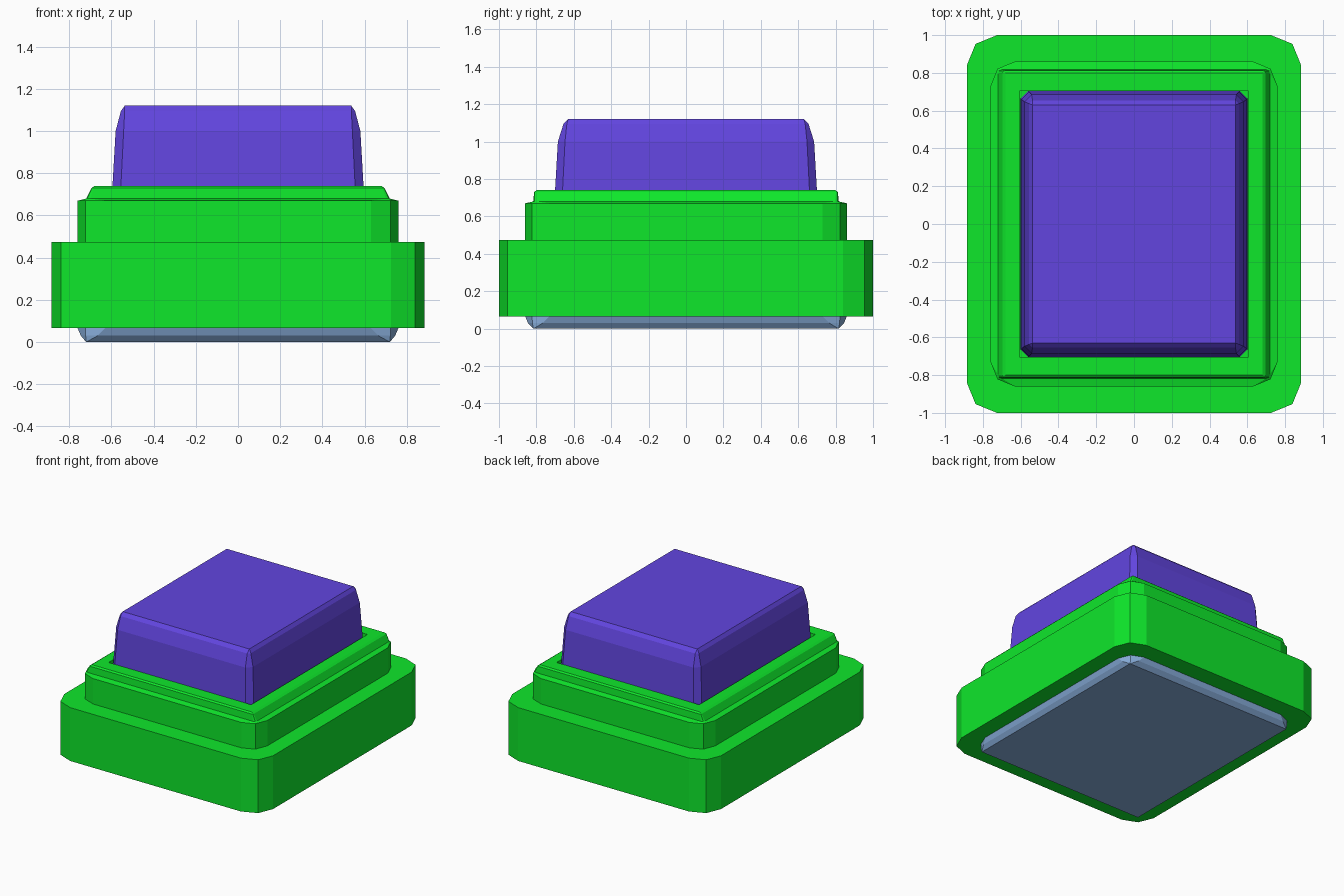
import bpy, bmesh

if "Cube" in bpy.data.objects:
    bpy.data.objects.remove(bpy.data.objects["Cube"])


def ring(hx, hy, z, c, seg):
    """Rectangle outline with cut corners of size c (seg faces per corner)."""
    k = 0.29 * c
    corner = [(hx, hy - c), (hx - k, hy - k), (hx - c, hy)]
    if seg == 1:
        corner = [corner[0], corner[2]]
    pts = []
    for sx, sy in ((1, 1), (-1, 1), (-1, -1), (1, -1)):
        side = corner if sx * sy > 0 else corner[::-1]
        pts += [(sx * x, sy * y, z) for x, y in side]
    return pts


def loft(name, levels, seg, color):
    """Stack outlines (half x, half y, z, corner) into a capped solid."""
    bm = bmesh.new()
    rings = [[bm.verts.new(p) for p in ring(*lv, seg)] for lv in levels]
    n = len(rings[0])
    for a, b in zip(rings, rings[1:]):
        for i in range(n):
            j = (i + 1) % n
            bm.faces.new((a[i], a[j], b[j], b[i]))
    bm.faces.new(rings[0][::-1])
    bm.faces.new(rings[-1])
    bmesh.ops.remove_doubles(bm, verts=bm.verts, dist=0.0005)
    bmesh.ops.recalc_face_normals(bm, faces=bm.faces)
    mesh = bpy.data.meshes.new(name)
    bm.to_mesh(mesh)
    bm.free()
    mat = bpy.data.materials.new(name + "_colour")
    mat.diffuse_color = (*color, 1)
    mat.use_nodes = True
    mat.node_tree.nodes["Principled BSDF"].inputs["Base Color"].default_value = mat.diffuse_color
    mesh.materials.append(mat)
    obj = bpy.data.objects.new(name, mesh)
    bpy.context.collection.objects.link(obj)
    return obj


# Bottom pad with softened lower edge
loft("bottom_pad", [
    (0.72, 0.815, 0.0, 0.0),
    (0.745, 0.845, 0.03, 0.08),
    (0.76, 0.86, 0.066, 0.13),
], 2, (0.25, 0.43, 0.72))

# Stepped housing: wide base, collar, chamfered rim, recess for the button
loft("housing", [
    (0.885, 1.0, 0.066, 0.16),
    (0.885, 1.0, 0.475, 0.16),
    (0.76, 0.86, 0.475, 0.13),
    (0.76, 0.86, 0.67, 0.13),
    (0.72, 0.817, 0.68, 0.02),
    (0.695, 0.812, 0.73, 0.01),
    (0.68, 0.80, 0.74, 0.0),
    (0.605, 0.705, 0.74, 0.0),
    (0.605, 0.705, 0.60, 0.0),
], 2, (0.0045, 0.80, 0.024))

# Tapered push button with bevelled top edge
loft("button", [
    (0.60, 0.705, 0.60, 0.04),
    (0.595, 0.70, 0.74, 0.04),
    (0.58, 0.685, 1.0, 0.038),
    (0.555, 0.655, 1.095, 0.018),
    (0.537, 0.63, 1.12, 0.0),
], 1, (0.122, 0.06, 0.74))
